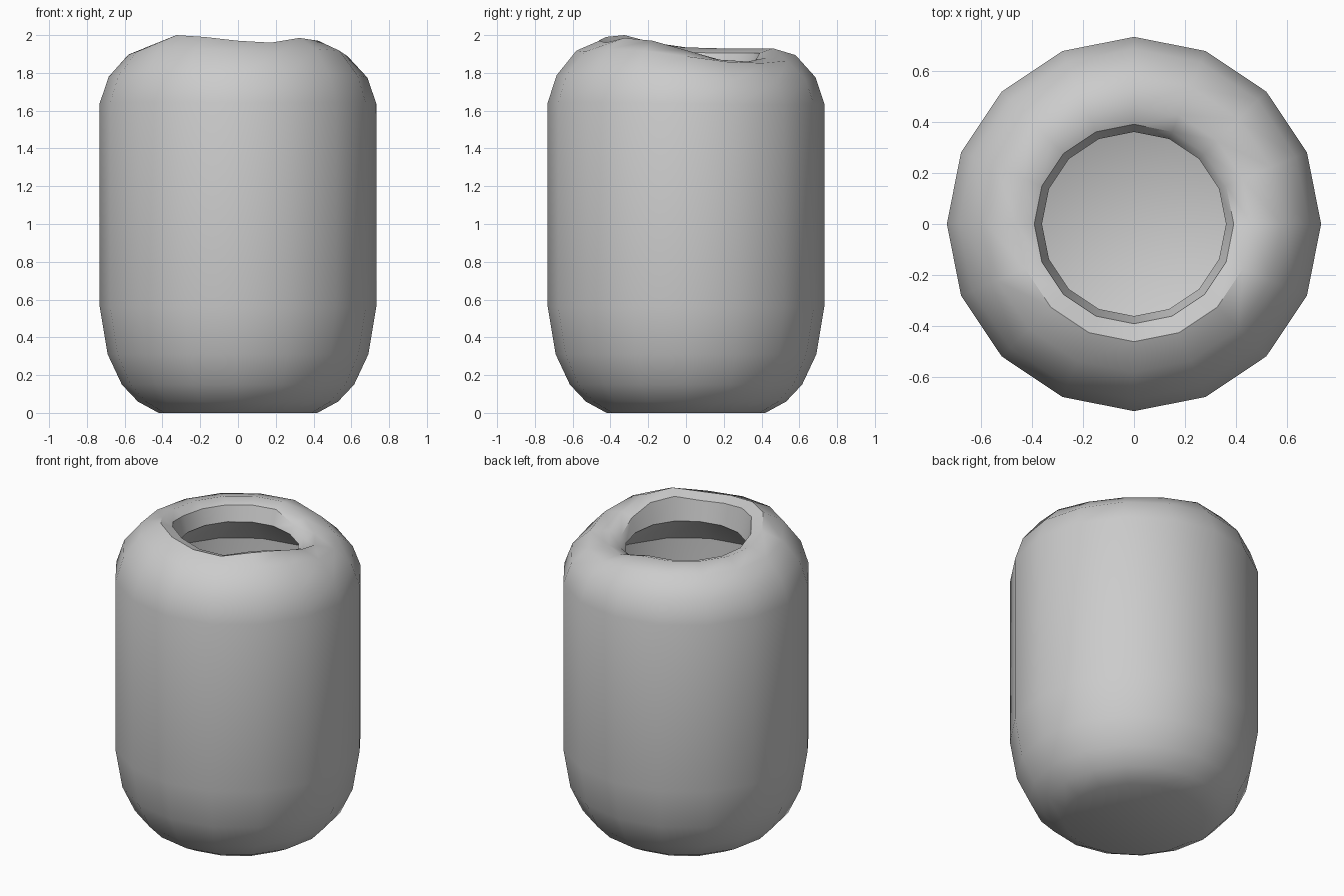
import bpy, bmesh, math

if "Cube" in bpy.data.objects:
    bpy.data.objects.remove(bpy.data.objects["Cube"])

SIDES = 16
# Uneven rim heights around the opening, starting at +x and going counterclockwise
RIM = [1.92, 1.87, 1.86, 1.88, 1.93, 1.93, 1.93, 1.93,
       1.935, 1.96, 2.0, 1.99, 1.97, 1.96, 1.985, 1.97]
MEAN = 1.94

# Profile from base, up the outside, over the lip and down the inside:
# radius, height, share of the rim's unevenness
PROFILE = [
    (0.42, 0.00, 0), (0.53, 0.06, 0), (0.615, 0.15, 0), (0.69, 0.31, 0),
    (0.732, 0.56, 0), (0.732, 1.64, 0.1), (0.685, 1.78, 0.25), (0.58, 1.90, 0.6),
    (0.46, MEAN, 1), (0.39, 1.915, 1), (0.36, 1.81, 0.1),
    (0.63, 1.58, 0), (0.63, 0.58, 0), (0.59, 0.36, 0), (0.50, 0.21, 0),
    (0.36, 0.13, 0),
]


def ring(bm, radius, height, share):
    verts = []
    for i, rim in enumerate(RIM):
        a = 2 * math.pi * i / SIDES
        z = height + share * (rim - MEAN)
        verts.append(bm.verts.new((radius * math.cos(a), radius * math.sin(a), z)))
    return verts


# Hollow jar with a wavy lip
bm = bmesh.new()
rings = [ring(bm, *p) for p in PROFILE]
for low, high in zip(rings, rings[1:]):
    for i in range(SIDES):
        j = (i + 1) % SIDES
        bm.faces.new((low[i], low[j], high[j], high[i]))

# Outer base and inner floor
bm.faces.new(rings[0][::-1])
centre = bm.verts.new((0, 0, 0.10))
for i in range(SIDES):
    bm.faces.new((rings[-1][i], rings[-1][(i + 1) % SIDES], centre))
bmesh.ops.recalc_face_normals(bm, faces=bm.faces)

mesh = bpy.data.meshes.new("jar_body")
bm.to_mesh(mesh)
bm.free()
jar = bpy.data.objects.new("jar_body", mesh)
bpy.context.collection.objects.link(jar)
bpy.context.view_layer.objects.active = jar
jar.select_set(True)
bpy.ops.object.shade_smooth_by_angle(angle=math.radians(40))
